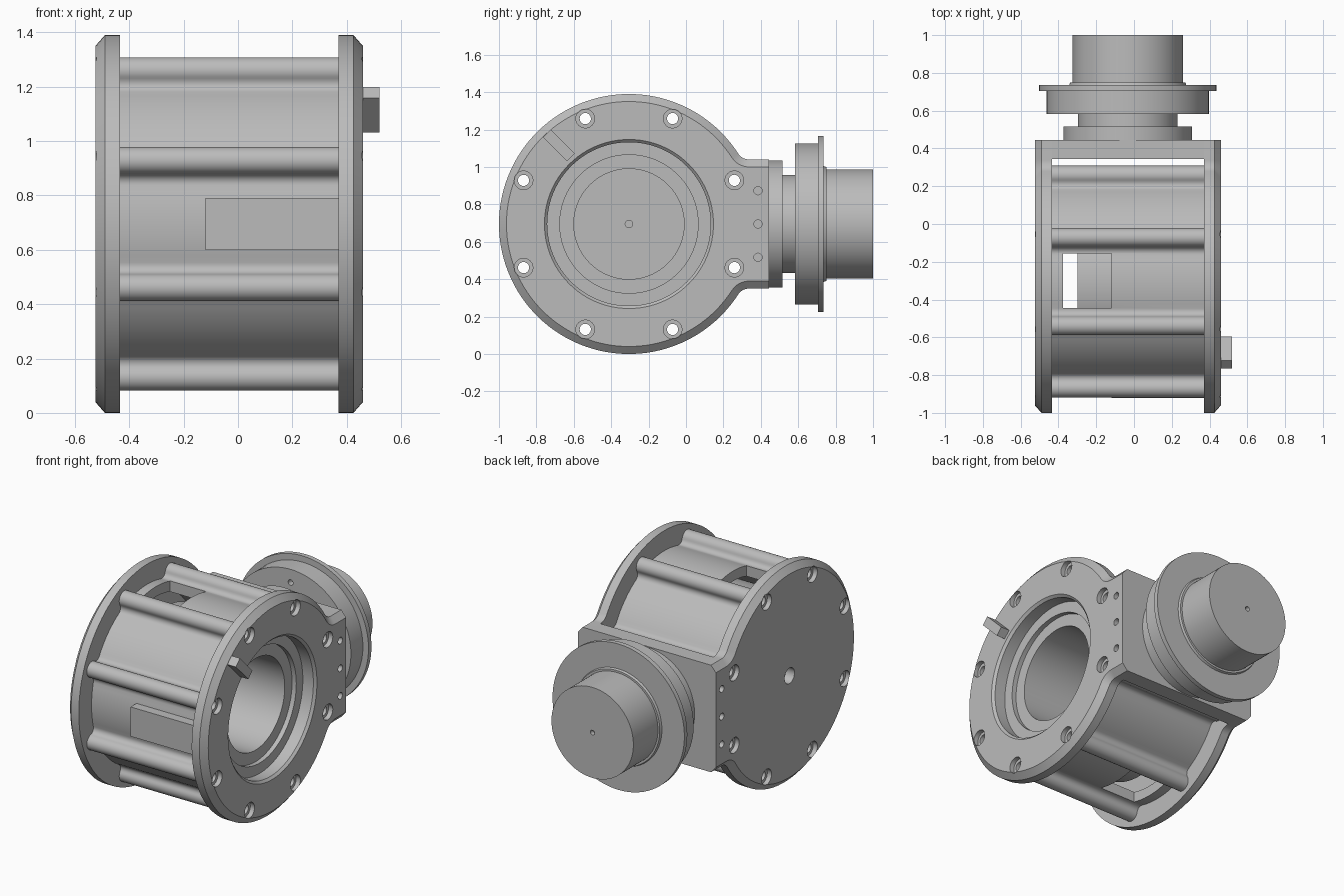
import bpy, bmesh, math
from mathutils import Matrix, Vector

if "Cube" in bpy.data.objects:
    bpy.data.objects.remove(bpy.data.objects["Cube"])

CY, CZ = -0.305, 0.695          # drum axis
X0, X1, X2, X3 = -0.525, -0.435, 0.37, 0.46   # flange faces
BOLT_R, RIB_R, DRUM_R = 0.61, 0.05, 0.565
BOLTS = [math.radians(22.5 + 45 * k) for k in range(8)]

metal = bpy.data.materials.new("plain_grey")
metal.use_nodes = True
GREY = (0.5, 0.5, 0.5, 1)
metal.diffuse_color = GREY
metal.node_tree.nodes["Principled BSDF"].inputs["Base Color"].default_value = GREY


def make(name, bm):
    bmesh.ops.recalc_face_normals(bm, faces=bm.faces)
    mesh = bpy.data.meshes.new(name)
    bm.to_mesh(mesh)
    bm.free()
    mesh.materials.append(metal)
    ob = bpy.data.objects.new(name, mesh)
    bpy.context.collection.objects.link(ob)
    return ob


def loft(bm, rings):
    """Skin a list of equal point loops and cap both ends."""
    loops = [[bm.verts.new(p) for p in ring] for ring in rings]
    n = len(loops[0])
    for a, b in zip(loops, loops[1:]):
        for i in range(n):
            j = (i + 1) % n
            bm.faces.new((a[i], a[j], b[j], b[i]))
    bm.faces.new(loops[0])
    bm.faces.new(loops[-1])


def lathe(bm, profile, centre, axis="X", steps=96):
    """Turn (height, radius) points around an axis through centre."""
    rings = []
    for h, r in profile:
        ring = []
        for i in range(steps):
            a = 2 * math.pi * i / steps
            u, v = r * math.cos(a), r * math.sin(a)
            ring.append(Vector(centre) + Vector((h, u, v) if axis == "X" else (u, h, v)))
        rings.append(ring)
    loft(bm, rings)


def turned(name, profile, centre, axis="X"):
    bm = bmesh.new()
    lathe(bm, profile, centre, axis)
    return make(name, bm)


def box(name, lo, hi):
    bm = bmesh.new()
    mid = (Vector(lo) + Vector(hi)) / 2
    size = Vector(hi) - Vector(lo)
    bmesh.ops.create_cube(bm, size=1, matrix=Matrix.Translation(mid) @ Matrix.Diagonal(size.to_4d()))
    return make(name, bm)


def cut(ob, cutters):
    for c in cutters:
        c.hide_render = True
        m = ob.modifiers.new("cut", "BOOLEAN")
        m.operation, m.solver, m.object = "DIFFERENCE", "EXACT", c
    dg = bpy.context.evaluated_depsgraph_get()
    mesh = bpy.data.meshes.new_from_object(ob.evaluated_get(dg))
    ob.modifiers.clear()
    ob.data = mesh


def arc(cy, cz, r, a0, a1, n):
    return [(cy + r * math.cos(a0 + (a1 - a0) * i / n), cz + r * math.sin(a0 + (a1 - a0) * i / n))
            for i in range(n + 1)]


def flange_outline(d):
    """Round plate with a filleted neck to the rear, inset by d."""
    R, half, f, back = 0.695, 0.345, 0.07, 0.445 - CY
    fy, fz = math.sqrt((R + f) ** 2 - (half + f) ** 2), half + f
    t = math.atan2(fz, fy)
    upper = [(back, half - d)] + arc(fy, fz, f + d, -math.pi / 2, t - math.pi, 8)
    lower = [(y, -z) for y, z in reversed(upper)]
    return upper + arc(0, 0, R - d, t, 2 * math.pi - t, 96)[1:-1] + lower


def drum_outline():
    """Circle with eight bolt ribs blended in by fillets."""
    f = 0.035
    a, b, c = DRUM_R + f, RIB_R + f, BOLT_R
    t = math.acos((a * a + c * c - b * b) / (2 * a * c))
    fy, fz = a * math.cos(t), a * math.sin(t)
    s = math.atan2(fz, fy - c)
    half = arc(c, 0, RIB_R, 0, s, 10) + arc(fy, fz, f, s + math.pi, t + math.pi, 6)[1:]
    half = half[:-1] + arc(0, 0, DRUM_R, t, math.pi / 8, 6)
    rib = [(y, -z) for y, z in reversed(half[1:])] + half[:-1]
    return [(y * math.cos(q) - z * math.sin(q), y * math.sin(q) + z * math.cos(q))
            for q in BOLTS for y, z in rib]


def slab(outline, x):
    return [(x, CY + y, CZ + z) for y, z in outline]


# Cutters for bolt holes, pin holes, axle hole and bore
bm = bmesh.new()
for q in BOLTS:
    lathe(bm, [(-0.6, 0.05), (X0 + 0.03, 0.05), (X0 + 0.03, 0.03), (X3 - 0.03, 0.03),
               (X3 - 0.03, 0.05), (0.6, 0.05)],
          (0, CY + BOLT_R * math.cos(q), CZ + BOLT_R * math.sin(q)), steps=24)
bolt_cutter = make("bolt_cutter", bm)
bm = bmesh.new()
for side in ((-0.6, X0 + 0.05), (X3 - 0.05, 0.6)):
    for dz in (-0.178, 0, 0.178):
        lathe(bm, [(h, 0.022) for h in side], (0, 0.385, CZ + dz), steps=20)
pin_cutter = make("pin_cutter", bm)
axle_cutter = turned("axle_cutter", [(-0.6, 0.05), (X0 + 0.06, 0.05)], (0, CY, CZ))
bore_cutter = turned("bore_cutter", [(0.3, 0.437), (X3 - 0.015, 0.437), (X3 + 0.015, 0.467)], (0, CY, CZ))
hollow_cutter = turned("hollow_cutter", [(-0.6, 0.5), (0.6, 0.5)], (0, CY, CZ))
slot_cutter = box("slot_cutter", (-0.375, -0.445, -0.2), (-0.12, -0.155, 1.6))

# Flanges with chamfered outer edges
for name, faces, extra in (("closed_flange", (X1, X0 + 0.035, X0), axle_cutter),
                           ("bored_flange", (X2, X3 - 0.035, X3), bore_cutter)):
    bm = bmesh.new()
    full = flange_outline(0)
    loft(bm, [slab(full, faces[0]), slab(full, faces[1]), slab(flange_outline(0.04), faces[2])])
    cut(make(name, bm), [bolt_cutter, pin_cutter, extra])

# Ribbed drum wall, slotted above and below
bm = bmesh.new()
loft(bm, [slab(drum_outline(), X1), slab(drum_outline(), X2)])
cut(make("ribbed_drum", bm), [hollow_cutter, bolt_cutter, slot_cutter])

# Stepped bearing cup inside the drum
turned("bearing_cup", [(-0.30, 0), (-0.30, 0.46), (X2, 0.46), (X2, 0.37), (0.34, 0.37), (0.34, 0.295),
                       (-0.26, 0.295), (-0.26, 0.02), (-0.28, 0.02), (-0.28, 0)], (0, CY, CZ))

# Front pad, rear plate and index tab
box("front_pad", (-0.12, -0.922, 0.6), (X2, -0.83, 0.79))
box("rear_plate", (X1, 0.345, 0.35), (X2, 0.445, 1.04))
tab = box("index_tab", (-0.03, -0.09, -0.029), (0.03, 0.09, 0.029))
tab.data.transform(Matrix.Translation((X3 + 0.03, -0.68, 1.115)) @ Matrix.Rotation(math.radians(-45), 4, "X"))

# Rear turned spindle
hub = (-0.033, 0, CZ)
spindle = turned("rear_spindle", [
    (0.44, 0), (0.44, 0.34), (0.515, 0.34), (0.515, 0.263), (0.583, 0.263), (0.583, 0.43),
    (0.705, 0.43), (0.705, 0.47), (0.735, 0.47), (0.735, 0.31), (0.75, 0.305), (0.75, 0.292),
    (1.0, 0.292), (1.0, 0.015), (0.97, 0.015), (0.97, 0)], hub, "Y")
bm = bmesh.new()
for k in range(8):
    q = math.pi * k / 4
    lathe(bm, [(0.55, 0.018), (0.62, 0.018)],
          (hub[0] + 0.345 * math.cos(q), 0, CZ + 0.345 * math.sin(q)), "Y", 16)
screw_cutter = make("screw_cutter", bm)
cut(spindle, [screw_cutter])

# Drop cutters, then smooth the turned surfaces
for c in (bolt_cutter, pin_cutter, axle_cutter, bore_cutter, hollow_cutter, slot_cutter, screw_cutter):
    bpy.data.objects.remove(c)
for ob in [o for o in bpy.data.objects if o.type == "MESH" and metal.name in o.data.materials]:
    bpy.ops.object.select_all(action="DESELECT")
    ob.select_set(True)
    bpy.context.view_layer.objects.active = ob
    bpy.ops.object.shade_smooth_by_angle(angle=math.radians(30))
